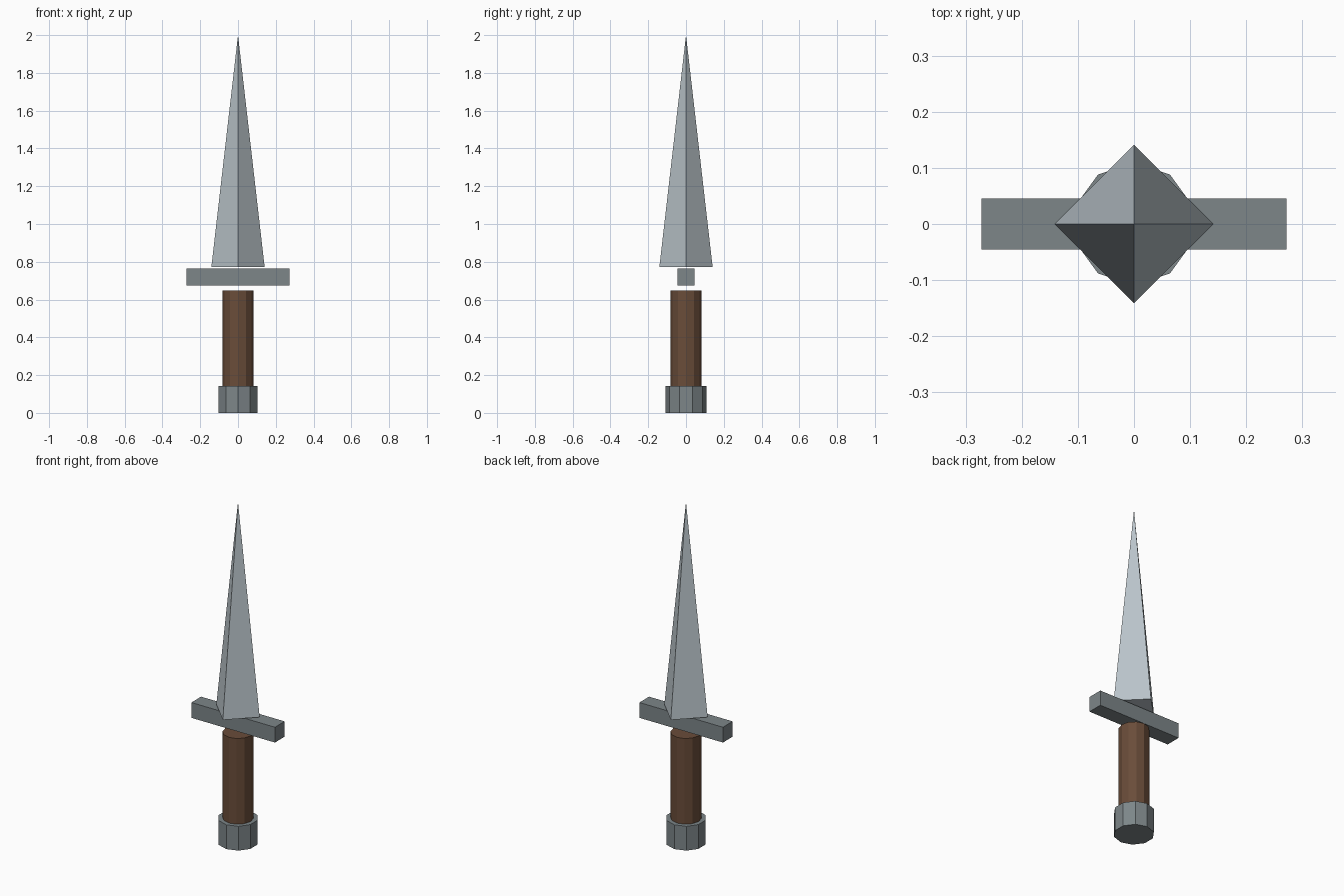
import bpy

if "Cube" in bpy.data.objects:
    bpy.data.objects.remove(bpy.data.objects["Cube"])


def srgb(r, g, b):
    lin = lambda c: c / 12.92 if c <= 0.04045 else ((c + 0.055) / 1.055) ** 2.4
    return [lin(c / 255) for c in (r, g, b)] + [1.0]


def material(name, rgb):
    mat = bpy.data.materials.new(name)
    mat.diffuse_color = srgb(*rgb)
    mat.use_nodes = True
    mat.node_tree.nodes["Principled BSDF"].inputs["Base Color"].default_value = mat.diffuse_color
    return mat


def finish(name, mat):
    obj = bpy.context.object
    obj.name = name
    obj.data.materials.append(mat)
    return obj


def tapered(name, sides, r_bottom, r_top, z0, z1, mat):
    """Flat-faced prism or pyramid standing between two heights."""
    bpy.ops.mesh.primitive_cone_add(vertices=sides, radius1=r_bottom, radius2=r_top,
                                    depth=z1 - z0, location=(0, 0, (z0 + z1) / 2))
    return finish(name, mat)


blade_steel = material("light steel", (186, 196, 202))
dark_steel = material("dark steel", (125, 134, 137))
wood = material("brown wood", (105, 76, 57))

# Pommel and grip
tapered("pommel", 10, 0.109, 0.109, 0.0, 0.143, dark_steel)
tapered("grip", 12, 0.083, 0.083, 0.143, 0.647, wood)

# Crossguard, floating just above the grip
bpy.ops.mesh.primitive_cube_add(size=1, location=(0, 0, 0.72))
guard = finish("crossguard", dark_steel)
guard.scale = (0.544, 0.09, 0.09)

# Four-sided blade, edges on the x and y axes
tapered("blade", 4, 0.141, 0.0, 0.772, 2.0, blade_steel)
